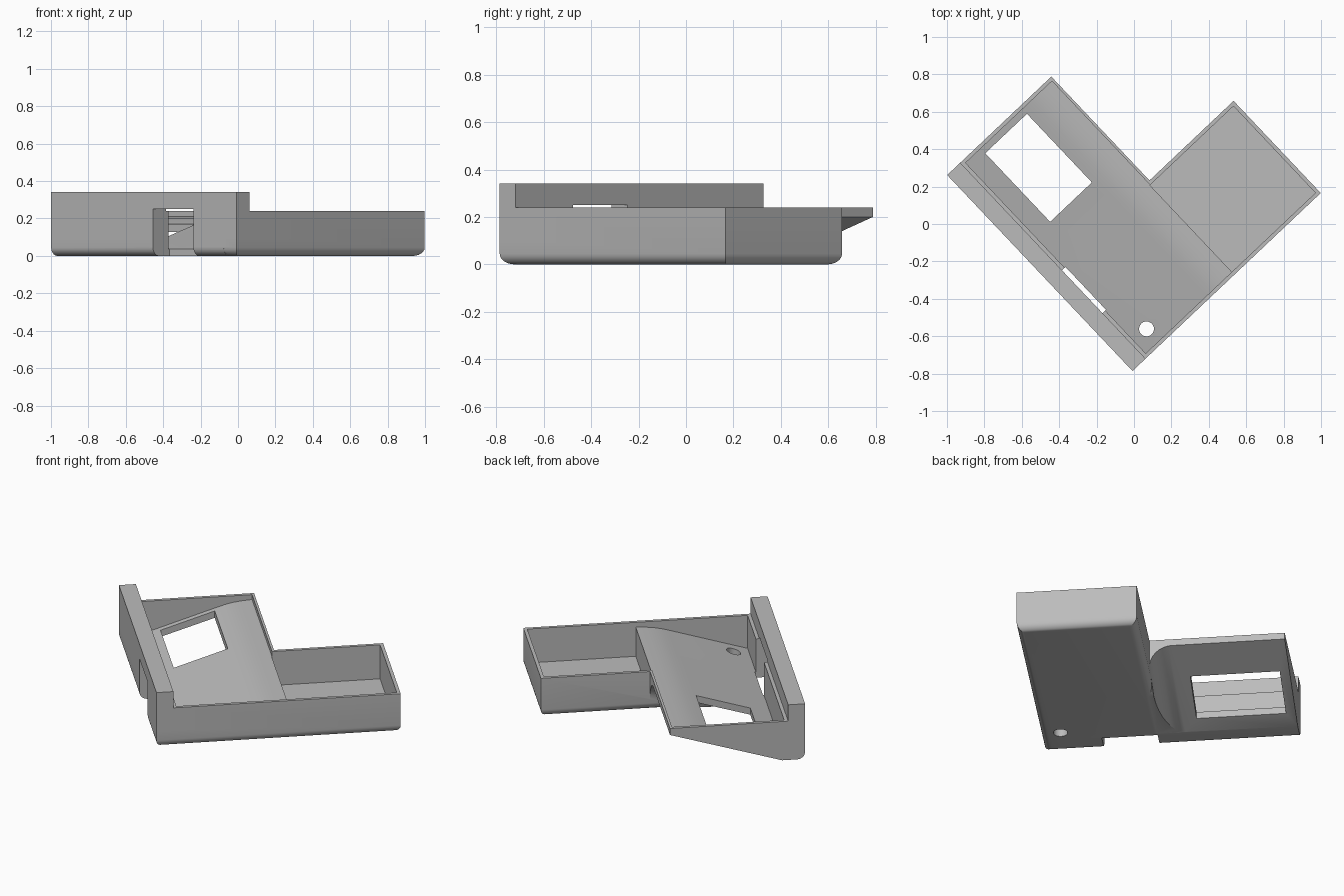
import bpy, bmesh, math
from mathutils import Matrix

if "Cube" in bpy.data.objects:
    bpy.data.objects.remove(bpy.data.objects["Cube"])

ANGLE = math.radians(43.4)          # plan rotation of the whole case
ORIGIN = (-0.008, -0.786, 0)        # outer corner of the L
LEN, WID, ARM, END = 1.442, 0.766, 0.678, 1.385
SLOPE = 0.316                       # rise of the ramp
ROUND = 0.045

grey = bpy.data.materials.new("grey plastic")
grey.diffuse_color = (0.5, 0.5, 0.5, 1)
grey.use_nodes = True
grey.node_tree.nodes["Principled BSDF"].inputs["Base Color"].default_value = grey.diffuse_color


def prism(name, profile, to_3d, a, b):
    """Closed prism from a 2D profile between stations a and b."""
    bm = bmesh.new()
    ends = [[bm.verts.new(to_3d(p, q, t)) for p, q in profile] for t in (a, b)]
    bm.faces.new(ends[0])
    bm.faces.new(ends[1][::-1])
    n = len(profile)
    for i in range(n):
        j = (i + 1) % n
        bm.faces.new((ends[0][i], ends[1][i], ends[1][j], ends[0][j]))
    bmesh.ops.recalc_face_normals(bm, faces=bm.faces)
    me = bpy.data.meshes.new(name)
    bm.to_mesh(me)
    bm.free()
    ob = bpy.data.objects.new(name, me)
    bpy.context.collection.objects.link(ob)
    return ob


def across(p, q, t):                # profile in (u, z), extruded along v
    return (p, t, q)


def upright(p, q, t):               # profile in (u, v), extruded along z
    return (p, q, t)


def sloped(p, q, t):                # profile in (v, z), extruded up the ramp
    return (t, p, q + SLOPE * (t - 0.13))


def box(name, u0, u1, v0, v1, z0, z1):
    return prism(name, [(u0, v0), (u1, v0), (u1, v1), (u0, v1)], upright, z0, z1)


def arc(cx, cz, r, a0, a1, n=8):
    return [(cx + r * math.cos(math.radians(a0 + (a1 - a0) * i / n)),
             cz + r * math.sin(math.radians(a0 + (a1 - a0) * i / n))) for i in range(n + 1)]


def combine(target, tool, op):
    mod = target.modifiers.new("combine", 'BOOLEAN')
    mod.operation, mod.solver, mod.object = op, 'EXACT', tool
    bpy.context.view_layer.objects.active = target
    bpy.ops.object.modifier_apply(modifier=mod.name)
    bpy.data.objects.remove(tool)


# Arm block with rounded bottom edges
case = box("case", 0, END, 0, ARM, 0, 0.24)
bm = bmesh.new()
bm.from_mesh(case.data)
low = [e for e in bm.edges if all(v.co.z < 0.001 for v in e.verts)]
bmesh.ops.bevel(bm, geom=low, offset=ROUND, segments=6, profile=0.5, affect='EDGES')
bm.to_mesh(case.data)
bm.free()

# Wing with a sloping underside
wing = prism("wing", arc(ROUND, ROUND, ROUND, 180, 270) +
             [(0.13, 0), (WID, 0.2), (WID, 0.24), (0, 0.24)], across, 0.1, LEN)
combine(case, wing, 'UNION')

# Concave fillet between the arm wall and the wing underside
R = 0.13
fillet = prism("fillet", [(0.5, -R)] + arc(ARM + R, -R, R, 180, 90) +
               [(ARM + R, 0.012), (0.5, 0.012)], sloped, 0.06, WID)
combine(fillet, box("below_ground", -1, 2, -1, 2, -1, 0.002), 'DIFFERENCE')
combine(case, fillet, 'UNION')

# Raised back plate
combine(case, box("back_plate", 0, 0.096, 0, LEN, 0.1, 0.341), 'UNION')

# Ramp recess and deep tray
ramp = prism("ramp_recess", [(0.116, 0.036), (0.56, 0.178), (0.6, 0.19), (0.64, 0.199),
                             (0.69, 0.206), (0.752, 0.21), (0.752, 0.6), (0.116, 0.6)],
             across, 0.02, LEN - 0.02)
combine(case, ramp, 'DIFFERENCE')
combine(case, box("tray_recess", 0.75, END - 0.02, 0.02, ARM - 0.02, 0.03, 0.6), 'DIFFERENCE')

# Window, cable notch and screw hole
combine(case, box("window", 0.228, 0.535, 0.882, 1.387, -0.2, 0.6), 'DIFFERENCE')
combine(case, box("notch", -0.1, 0.122, 0.335, 0.65, -0.1, 0.25), 'DIFFERENCE')
combine(case, prism("screw_hole", arc(0.209, 0.112, 0.04, 0, 345, 23), upright, -0.2, 0.6),
        'DIFFERENCE')

# Turn into place and finish
case.data.transform(Matrix.Translation(ORIGIN) @ Matrix.Rotation(ANGLE, 4, 'Z'))
case.data.materials.clear()
case.data.materials.append(grey)
case.select_set(True)
bpy.context.view_layer.objects.active = case
bpy.ops.object.shade_smooth_by_angle(angle=math.radians(30))
